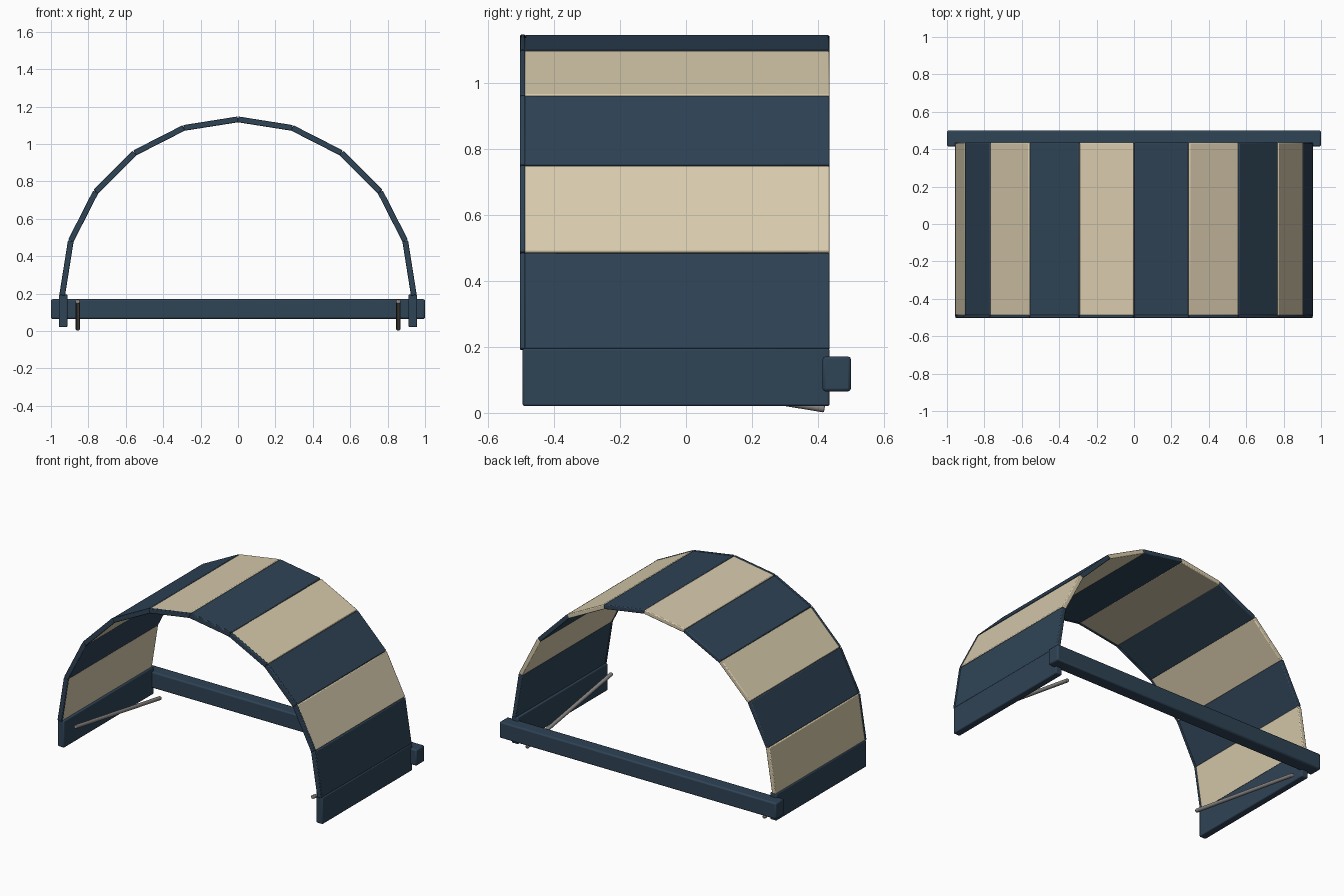
import bpy
from math import radians, sin, cos
from mathutils import Vector

cube = bpy.data.objects.get("Cube")
if cube:
    bpy.data.objects.remove(cube, do_unlink=True)


def material(name, rgb, roughness=0.7):
    m = bpy.data.materials.new(name)
    m.use_nodes = True
    m.diffuse_color = (*rgb, 1)
    bsdf = m.node_tree.nodes["Principled BSDF"]
    bsdf.inputs["Base Color"].default_value = (*rgb, 1)
    bsdf.inputs["Roughness"].default_value = roughness
    return m


NAVY = material("navy canvas", (0.028, 0.056, 0.092))
CREAM = material("cream canvas", (0.68, 0.59, 0.41))
STEEL = material("grey steel", (0.25, 0.24, 0.23))


def finish(obj, name, mat, bevel):
    obj.name = name
    obj.data.materials.append(mat)
    mod = obj.modifiers.new("Soft edges", "BEVEL")
    mod.width = bevel
    mod.segments = 2
    bpy.ops.object.shade_smooth_by_angle(angle=radians(35))
    return obj


def box(name, mat, centre, size, tilt=0, bevel=0.006):
    bpy.ops.mesh.primitive_cube_add(size=1, location=centre)
    obj = bpy.context.object
    obj.scale = size
    bpy.ops.object.transform_apply(location=False, rotation=False, scale=True)
    obj.rotation_euler.y = tilt
    return finish(obj, name, mat, bevel)


def rod(name, start, end, radius):
    a, b = Vector(start), Vector(end)
    axis = b - a
    bpy.ops.mesh.primitive_cylinder_add(vertices=16, radius=radius,
                                        depth=axis.length, location=(a + b) / 2)
    obj = bpy.context.object
    obj.rotation_euler = axis.to_track_quat("Z", "Y").to_euler()
    return finish(obj, name, STEEL, 0.004)


# Arched canopy: ten flat panels, alternating colour, with a navy front hem
COUNT = 10
RADIUS, BASE = 0.94, 0.192
FRONT, BACK = -0.49, 0.435
half = radians(180 / COUNT / 2)
length = 2 * RADIUS * sin(half)
for i in range(COUNT):
    angle = half * (2 * i + 1)
    reach = RADIUS * cos(half)
    x, z = reach * cos(angle), BASE + reach * sin(angle)
    box(f"canopy_panel_{i + 1}", CREAM if i % 2 else NAVY,
        (x, (FRONT + BACK) / 2, z), (0.028, BACK - FRONT, length), -angle, 0.005)
    box(f"front_hem_{i + 1}", NAVY,
        (x, FRONT - 0.005, z), (0.031, 0.016, length), -angle, 0.004)

# Side rails and their slanted support rods
for side, s in (("left", 1), ("right", -1)):
    box(f"{side}_side_rail", NAVY, (s * 0.935, -0.03, 0.108), (0.046, 0.93, 0.175))
    rod(f"{side}_support_rod", (s * 0.857, -0.455, 0.158), (s * 0.857, 0.42, 0.013), 0.012)

# Rear crossbar
box("rear_crossbar", NAVY, (0, 0.457, 0.118), (2.0, 0.086, 0.106), bevel=0.009)
